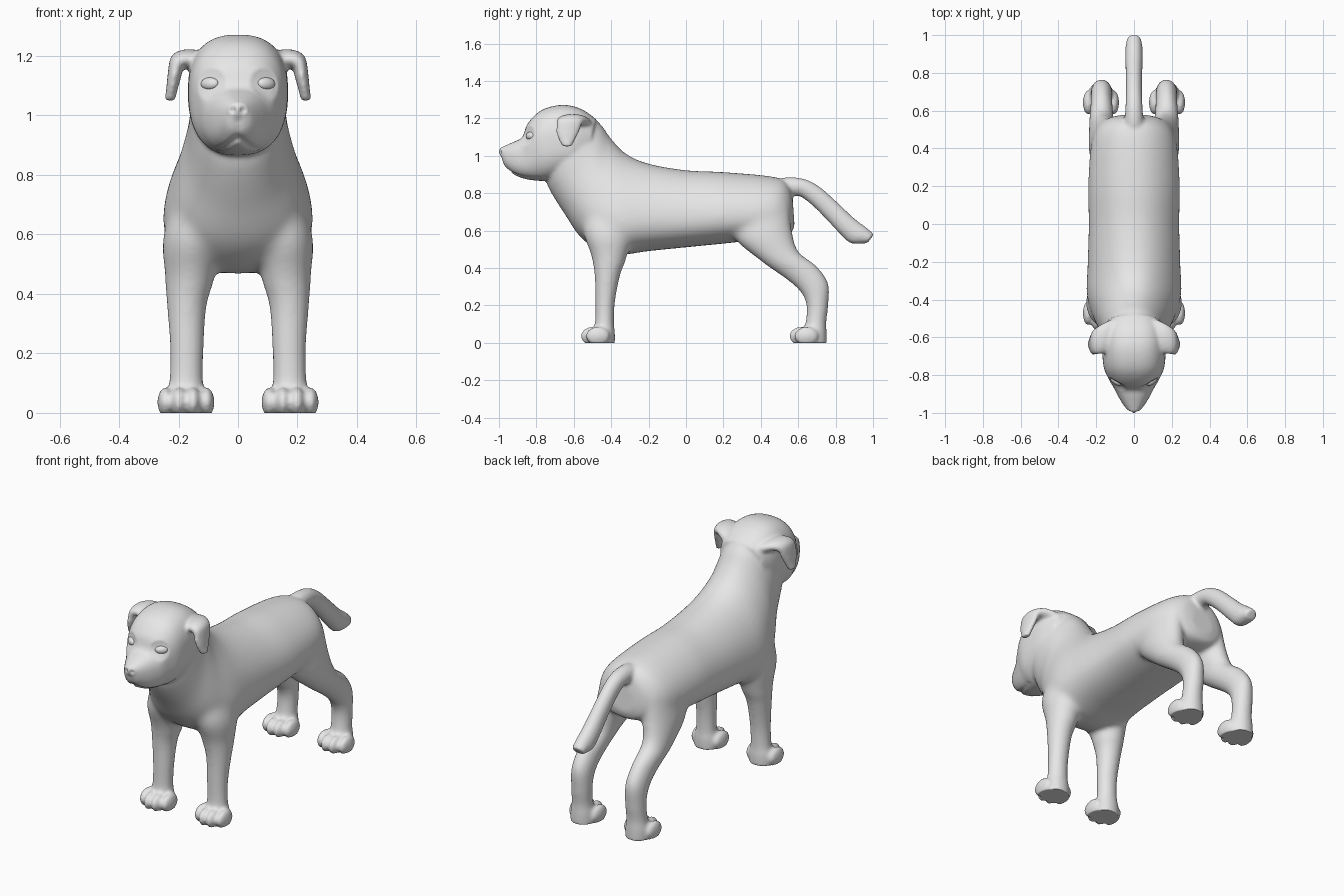
import bpy, bmesh, math
from mathutils import Vector, Matrix

if "Cube" in bpy.data.objects:
    bpy.data.objects.remove(bpy.data.objects["Cube"])

coat = bpy.data.materials.new("grey_coat")
coat.diffuse_color = (0.8, 0.8, 0.8, 1)
coat.use_nodes = True
coat.node_tree.nodes["Principled BSDF"].inputs["Base Color"].default_value = coat.diffuse_color
bm = bmesh.new()


def section(ya, za, yb, zb, hx, xc=0, taper=0):
    """Oval ring through two side-profile points, half width hx, narrowed towards the first point by taper."""
    return [xc, (ya + yb) / 2, (za + zb) / 2, hx, 0, 0, 0, (ya - yb) / 2, (za - zb) / 2, taper]


def spline(p, steps=5):
    """Smoothly interpolate the rings."""
    out = []
    for i in range(len(p) - 1):
        a, b, c, d = p[max(i - 1, 0)], p[i], p[i + 1], p[min(i + 2, len(p) - 1)]
        for k in range(steps):
            t = k / steps
            out.append([q + t / 2 * (r - o + t * (2*o - 5*q + 4*r - s + t * (3*q - 3*r + s - o)))
                        for o, q, r, s in zip(a, b, c, d)])
    return out + [p[-1]]


def loft(rings, power=1.0, side=1, n=44):
    loops = []
    for r in spline(rings):
        c, u, v, taper = Vector(r[:3]), Vector(r[3:6]), Vector(r[6:9]), r[9]
        loop = []
        for k in range(n):
            a = 2 * math.pi * k / n
            ca, sa = math.cos(a), math.sin(a)
            p = (c + u * math.copysign(abs(ca) ** power, ca) * (1 - taper * sa)
                 + v * math.copysign(abs(sa) ** power, sa))
            loop.append(bm.verts.new((p.x * side, p.y, p.z)))
        loops.append(loop)
    for A, B in zip(loops, loops[1:]):
        for k in range(n):
            bm.faces.new((A[k], A[(k + 1) % n], B[(k + 1) % n], B[k]))
    bm.faces.new(loops[0][::-1])
    bm.faces.new(loops[-1])


def ball(mesh, center, radii):
    m = Matrix.Translation(center) @ Matrix.Diagonal((*radii, 1))
    bmesh.ops.create_uvsphere(mesh, u_segments=20, v_segments=12, radius=1, matrix=m)


# torso and neck
loft([section(*r) for r in (
    (.57, .77, .58, .63, .07, 0, .1), (.545, .85, .555, .58, .15, 0, .15),
    (.46, .888, .46, .56, .215, 0, .2), (.2, .912, .25, .535, .237, 0, .22),
    (0, .922, 0, .51, .235, 0, .22), (-.2, .957, -.2, .49, .238, 0, .25),
    (-.32, 1.01, -.40, .47, .24, 0, .3), (-.40, 1.09, -.55, .55, .205, 0, .28),
    (-.45, 1.16, -.65, .69, .172, 0, .12), (-.50, 1.205, -.735, .83, .158),
    (-.56, 1.23, -.75, .90, .15))], .92)

# head and nose
loft([section(*r) for r in (
    (-.995, 1.03, -.985, .99, .018), (-.975, 1.05, -.97, .945, .045),
    (-.92, 1.075, -.92, .90, .08), (-.875, 1.10, -.86, .876, .107),
    (-.845, 1.175, -.80, .867, .132), (-.77, 1.245, -.75, .866, .16),
    (-.66, 1.272, -.68, .88, .168), (-.56, 1.25, -.62, .90, .165),
    (-.48, 1.195, -.55, .92, .14))], .8)
ball(bm, (0, -.974, 1.022), (.038, .028, .028))

# tail
loft([section(*r) for r in (
    (.46, .87, .46, .76, .06), (.55, .885, .55, .78, .05), (.64, .873, .61, .782, .045),
    (.72, .83, .68, .73, .043), (.81, .75, .75, .66, .043), (.90, .665, .82, .585, .046),
    (.97, .612, .882, .532, .046), (1.005, .58, .97, .532, .036))])

front_leg = [(-.53, .76, -.28, .76, .07, .13), (-.55, .60, -.285, .58, .10, .152),
             (-.505, .46, -.32, .45, .083, .162), (-.488, .36, -.353, .36, .066, .172),
             (-.484, .22, -.38, .22, .056, .172), (-.486, .11, -.385, .11, .056, .174),
             (-.50, .06, -.38, .05, .068, .175), (-.51, -.01, -.38, -.01, .07, .175)]
hind_leg = [(.22, .70, .55, .74, .08, .135), (.26, .555, .565, .60, .09, .15),
            (.40, .438, .60, .488, .069, .17), (.545, .335, .698, .408, .058, .172),
            (.615, .27, .76, .315, .056, .172), (.645, .20, .76, .20, .055, .172),
            (.64, .11, .75, .11, .056, .174), (.62, .06, .752, .05, .066, .175),
            (.61, -.01, .752, -.01, .068, .175)]
# folded ear rows: x, z, y, half length, normal x, normal z, half thickness
ear = [(.06, 1.16, -.575, .085, -.4, .9, .045), (.12, 1.178, -.59, .085, -.4, .9, .038),
       (.168, 1.19, -.607, .08, .1, 1, .033), (.204, 1.178, -.622, .07, .65, .75, .03),
       (.214, 1.13, -.632, .062, 1, .1, .023), (.222, 1.09, -.636, .047, 1, .1, .019),
       (.229, 1.05, -.636, .026, 1, .1, .018)]
for s in (1, -1):
    # legs and toes
    for leg, y in ((front_leg, -.455), (hind_leg, .66)):
        loft([section(*r) for r in leg], 1, s)
        ball(bm, (s * .175, y, .03), (.074, .07, .045))
        for dx, dy in ((-.069, .028), (-.024, 0), (.024, 0), (.069, .028)):
            ball(bm, (s * (.175 + dx), y - .045 + dy, .036), (.027, .064, .05))
    # ears
    loft([[x, y, z, 0, hy, 0, nx * h, 0, nz * h, 0] for x, z, y, hy, nx, nz, h in ear], 1, s)

# merge everything into one smooth skin
bmesh.ops.recalc_face_normals(bm, faces=bm.faces)
mesh = bpy.data.meshes.new("dog_body")
bm.to_mesh(mesh)
bm.free()
body = bpy.data.objects.new("dog_body", mesh)
bpy.context.collection.objects.link(body)


def bake():
    """Apply the modifiers."""
    bpy.context.view_layer.update()
    deps = bpy.context.evaluated_depsgraph_get()
    body.data = bpy.data.meshes.new_from_object(body.evaluated_get(deps))
    body.modifiers.clear()
    bpy.context.view_layer.update()


remesh = body.modifiers.new("skin", 'REMESH')
remesh.mode = 'VOXEL'
remesh.voxel_size = .009
smooth = body.modifiers.new("soften", 'SMOOTH')
smooth.factor = .5
smooth.iterations = 8
bake()

# blend shoulders and hips into the trunk
group = body.vertex_groups.new(name="joints")
for v in body.data.vertices:
    w = min((v.co.z - .42) / .08, (.86 - v.co.z) / .1, (.57 - v.co.y) / .06, (v.co.y + .7) / .1, 1)
    if w > 0:
        group.add([v.index], w, 'REPLACE')
blend = body.modifiers.new("blend", 'SMOOTH')
blend.factor = .5
blend.iterations = 50
blend.vertex_group = "joints"
bake()
skin = body.data
skin.materials.clear()
skin.materials.append(coat)


def face_point(x, z):
    """Point on the front of the face."""
    return body.ray_cast((x, -2, z), (0, 1, 0))[1].copy()


# dents: eye sockets, nostrils and mouth crease as (point, radius, depth)
eyes = [face_point(s * .095, 1.107) for s in (1, -1)]
dents = [(p, .055, .02) for p in eyes]
dents += [(face_point(s * .017, 1.018), .014, .014) for s in (1, -1)]
dents += [(face_point(0, .94 + .01 * i), .011, .006) for i in range(5)]
for s in (1, -1):
    for i in range(15):
        x = .08 * i / 14
        dents.append((face_point(s * x, .93 - .045 * math.sin(x / .08 * 1.57)), .015, .014))
for v in skin.vertices:
    if v.co.y < -.7 and v.co.z > .8:
        v.co.y += max(d * max(0, 1 - (v.co - p).length / r) ** .7 for p, r, d in dents)
    v.co.z = max(v.co.z, .004)   # flat soles
    if v.co.z < .0041:
        v.co.z = 0
skin.shade_smooth()

# eyes
for p, side in zip(eyes, ("left", "right")):
    eb = bmesh.new()
    ball(eb, (0, 0, 0), (.034, .017, .021))
    em = bpy.data.meshes.new(side + "_eye")
    eb.to_mesh(em)
    eb.free()
    em.materials.append(coat)
    em.shade_smooth()
    eye = bpy.data.objects.new(side + "_eye", em)
    eye.location = p + Vector((0, .021, 0))
    eye.rotation_euler = (-.3, 0, math.copysign(.6, p.x))
    bpy.context.collection.objects.link(eye)
